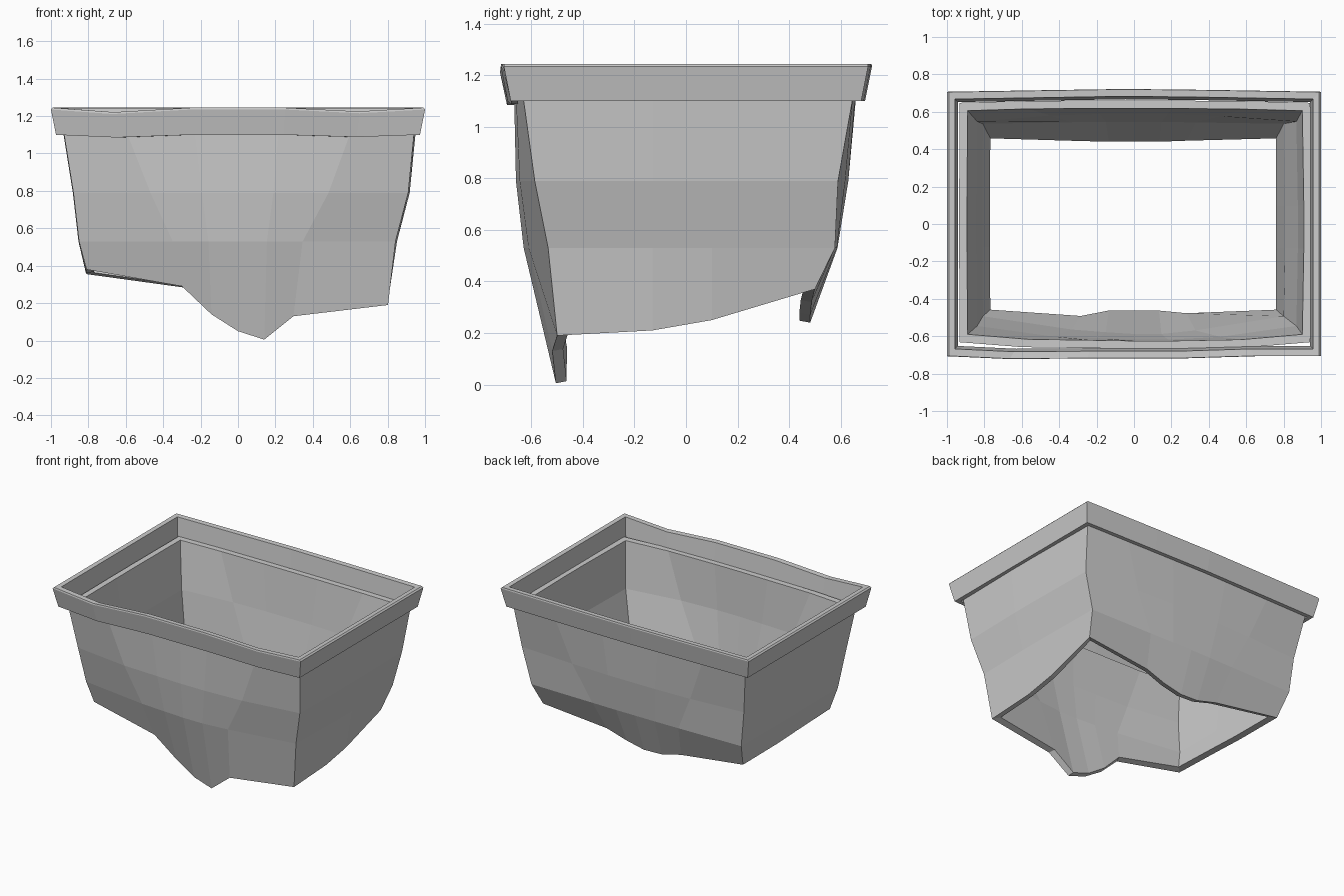
import bpy, bmesh

if "Cube" in bpy.data.objects:
    bpy.data.objects.remove(bpy.data.objects["Cube"])


def lerp(a, b, t):
    return a + (b - a) * t


def ring_mesh(name, rings):
    """Closed shell from equal-length loops, joined ring to ring and last to first."""
    bm = bmesh.new()
    vs = [[bm.verts.new(p) for p in r] for r in rings]
    n = len(vs[0])
    for a, b in zip(vs, vs[1:] + vs[:1]):
        for i in range(n):
            j = (i + 1) % n
            bm.faces.new((a[i], a[j], b[j], b[i]))
    bmesh.ops.recalc_face_normals(bm, faces=bm.faces)
    me = bpy.data.meshes.new(name)
    bm.to_mesh(me)
    bm.free()
    ob = bpy.data.objects.new(name, me)
    bpy.context.collection.objects.link(ob)
    return ob


# Wall columns: fractions of the width at the broken edge and at the top
LOW = [-1, -.37, -.175, 0, .175, .37, 1]
HIGH = [-1, -.64, -.25, 0, .23, .64, 1]
FRONT_W = [0, .75, .9, 1, 1, .8, 0]      # how far each column bulges
BACK_W = [0, .8, 1, 1, 1, .7, 0]

# Heights of the broken bottom edge, per side
FRONT_Z = [.38, .29, .14, .05, .005, .13, .19]
RIGHT_Z = [.21, .25]
BACK_Z = [.37, .32, .27, .24, .245, .285, .355]   # right to left
LEFT_Z = [.36, .37]

# z, left x, right x, front y, back y, front bulge, back bulge, column spread
LEVELS = [
    (1.115, .932, .942, .632, .648, .035, .012, 1.0),
    (.79, .88, .91, .587, .59, .073, .04, .6),
    (.53, .85, .842, .535, .578, .095, .01, .15),
    (None, .81, .802, .50, .50, .005, -.018, 0),
]


def wall_loop(level, t):
    z, xl, xr, yf, yb, bf, bb, spread = level
    xl, xr, yf, yb = xl - t, xr - t, yf - t, yb - t
    cols = [lerp(a, b, spread) for a, b in zip(LOW, HIGH)]
    pts = []
    for c, w in zip(cols, FRONT_W):
        pts.append([c * (xr if c > 0 else xl), -yf - bf * w])
    for y in (-.13, .1):
        pts.append([xr + (.008 if z else 0), y])
    for c, w in zip(cols[::-1], BACK_W[::-1]):
        pts.append([c * (xr if c > 0 else xl), yb + bb * w])
    for y in (.12, -.12):
        pts.append([-xl - .003, y])
    if z is None:
        zs = FRONT_Z + RIGHT_Z + BACK_Z + LEFT_Z
        pts[1][1] -= .03
        pts[5][1] -= .015
        return [(x, y, q + (.008 if t else 0)) for (x, y), q in zip(pts, zs)]
    return [(x, y, z) for x, y in pts]


# Broken tub wall: outside going down, inside coming back up
outer = [wall_loop(l, 0) for l in LEVELS]
inner = [wall_loop(l, .042) for l in reversed(LEVELS)]
ring_mesh("broken_tub_wall", outer + inner)


# Rim band with a worn front edge
def rim_loop(hx, hy, z):
    front = [(-1, 0, 0), (-.67, -.015, -.024), (-.25, -.012, 0),
             (.25, -.012, 0), (.65, 0, -.02), (1, 0, 0)]
    back = [(1, 0, 0), (.4, .01, 0), (-.05, .015, 0), (-.5, .008, 0), (-1, 0, 0)]
    wear = 1 if z > 1.2 else .6
    pts = [(c * hx, -hy + dy, z + dz * wear) for c, dy, dz in front]
    pts += [(c * hx, hy + dy, z) for c, dy, dz in back]
    return pts


ring_mesh("rim_band", [
    rim_loop(.99, .705, 1.245),
    rim_loop(1.0, .707, 1.235),
    rim_loop(.973, .68, 1.10),
    rim_loop(.942, .652, 1.10),
    rim_loop(.957, .668, 1.243),
])
